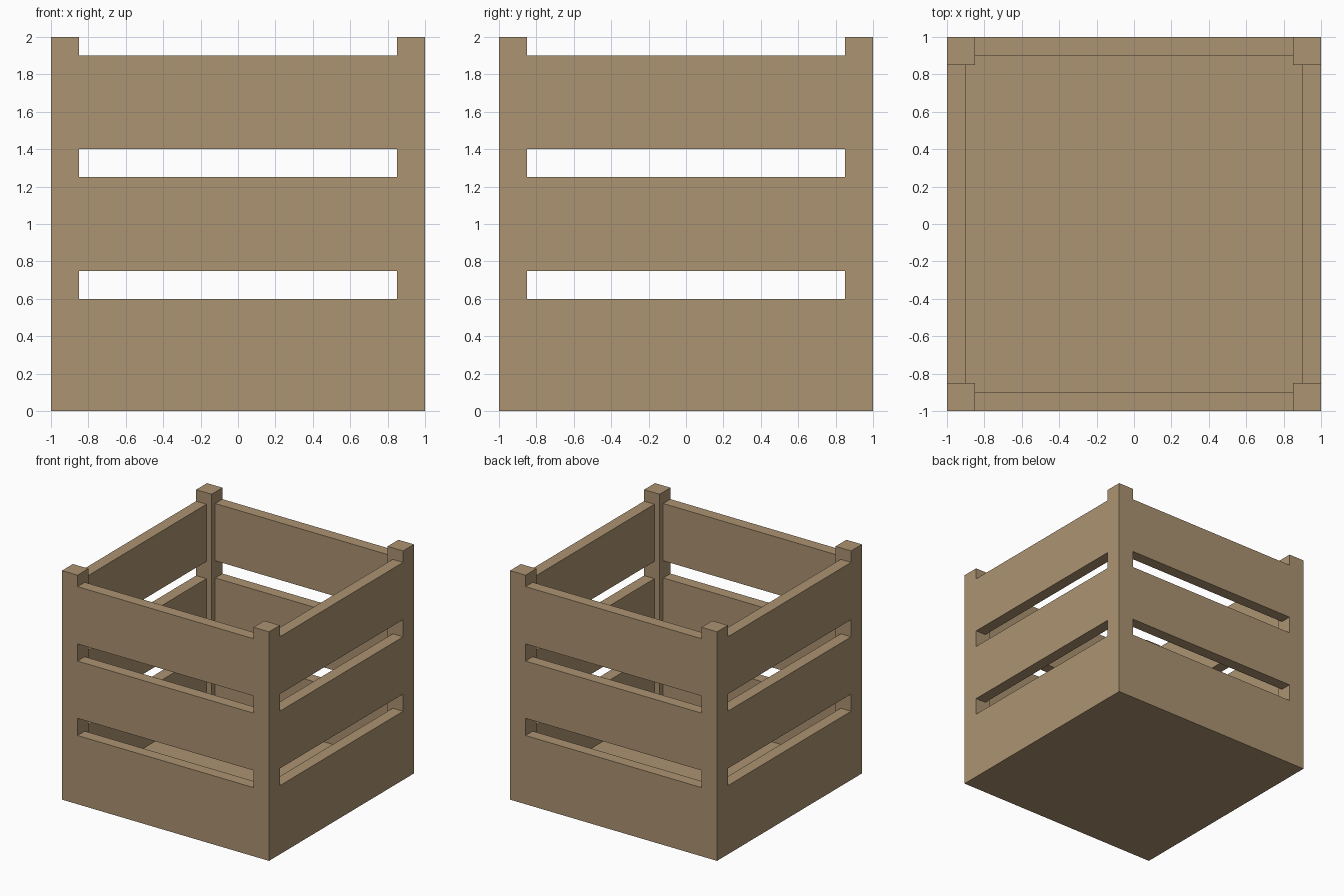
import bpy, bmesh

if "Cube" in bpy.data.objects:
    bpy.data.objects.remove(bpy.data.objects["Cube"])

wood = bpy.data.materials.new("light_wood")
wood.diffuse_color = (0.413, 0.292, 0.165, 1)
wood.use_nodes = True
wood.node_tree.nodes["Principled BSDF"].inputs["Base Color"].default_value = wood.diffuse_color

POST = 0.15    # corner post width
BOARD = 0.10   # slat and floor thickness
INNER = 1 - POST
WALL = 1 - BOARD


def prism(name, outline, z0, z1):
    """Extrude a counter-clockwise outline from z0 up to z1."""
    bm = bmesh.new()
    face = bm.faces.new([bm.verts.new((x, y, z0)) for x, y in outline])
    top = bmesh.ops.extrude_face_region(bm, geom=[face], use_keep_orig=True)["geom"]
    for v in top:
        if isinstance(v, bmesh.types.BMVert):
            v.co.z = z1
    bmesh.ops.recalc_face_normals(bm, faces=bm.faces[:])
    mesh = bpy.data.meshes.new(name)
    bm.to_mesh(mesh)
    bm.free()
    mesh.materials.append(wood)
    obj = bpy.data.objects.new(name, mesh)
    bpy.context.collection.objects.link(obj)
    return obj


def box(name, x0, x1, y0, y1, z0, z1):
    return prism(name, [(x0, y0), (x1, y0), (x1, y1), (x0, y1)], z0, z1)


# Corner posts, full height
for sx, side in ((-1, "left"), (1, "right")):
    for sy, end in ((-1, "front"), (1, "back")):
        xs, ys = sorted((sx, sx * INNER)), sorted((sy, sy * INNER))
        box(f"corner_post_{end}_{side}", *xs, *ys, 0, 2)

# Three rows of slats between the posts on all four sides
for row, (z0, z1) in {"lower": (0, 0.6), "middle": (0.75, 1.25), "upper": (1.4, 1.9)}.items():
    box(f"{row}_slat_front", -INNER, INNER, -1, -WALL, z0, z1)
    box(f"{row}_slat_back", -INNER, INNER, WALL, 1, z0, z1)
    box(f"{row}_slat_left", -1, -WALL, -INNER, INNER, z0, z1)
    box(f"{row}_slat_right", WALL, 1, -INNER, INNER, z0, z1)

# Floor board, notched around the posts
outline = []
for sx, sy in ((1, 1), (-1, 1), (-1, -1), (1, -1)):
    notch = [(sx * WALL, sy * INNER), (sx * INNER, sy * INNER), (sx * INNER, sy * WALL)]
    outline += notch if sx == sy else notch[::-1]
prism("floor_board", outline, 0, BOARD)
